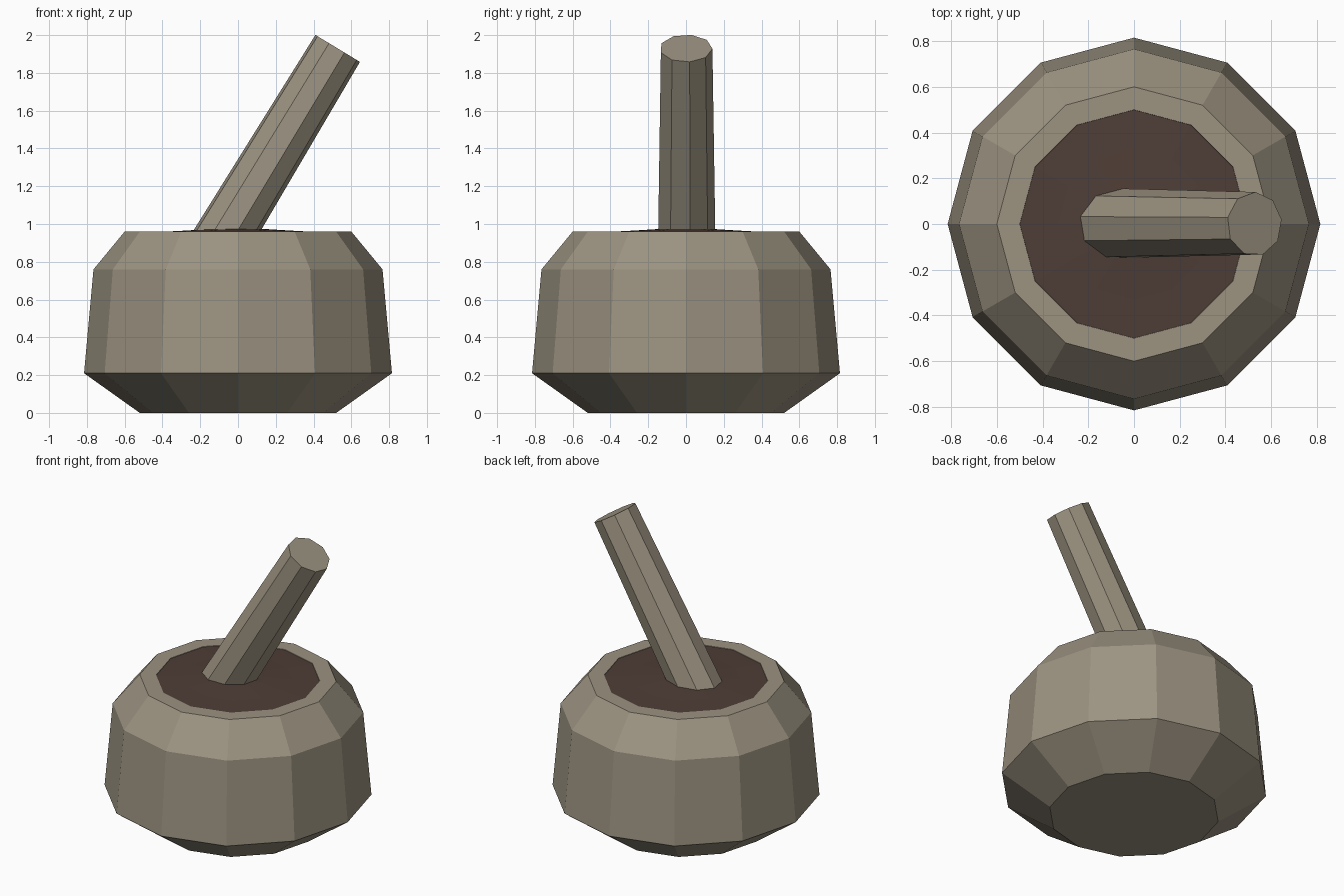
import bpy
import bmesh
from math import cos, sin, pi, radians
from mathutils import Matrix, Vector

cube = bpy.data.objects.get("Cube")
if cube:
    bpy.data.objects.remove(cube, do_unlink=True)


def make_material(name, rgb):
    mat = bpy.data.materials.new(name)
    mat.use_nodes = True
    mat.diffuse_color = (*rgb, 1)
    bsdf = mat.node_tree.nodes["Principled BSDF"]
    bsdf.inputs["Base Color"].default_value = (*rgb, 1)
    bsdf.inputs["Roughness"].default_value = 0.9
    return mat


def lathe(name, profile, sides, mat, turn=0.0, matrix=Matrix()):
    """Revolve (radius, height) points into a faceted solid; radius 0 is a pole."""
    bm = bmesh.new()
    rings = []
    for r, z in profile:
        count = sides if r > 0 else 1
        angles = [turn + 2 * pi * i / sides for i in range(count)]
        rings.append([bm.verts.new((r * cos(a), r * sin(a), z)) for a in angles])
    for low, high in zip(rings, rings[1:]):
        for i in range(sides):
            j = (i + 1) % sides
            if len(high) == 1:
                bm.faces.new((low[i], low[j], high[0]))
            else:
                bm.faces.new((low[i], low[j], high[j], high[i]))
    # Flat end caps
    bm.faces.new(rings[0])
    if len(rings[-1]) > 1:
        bm.faces.new(rings[-1])
    bmesh.ops.recalc_face_normals(bm, faces=bm.faces)
    mesh = bpy.data.meshes.new(name)
    bm.to_mesh(mesh)
    bm.free()
    mesh.materials.append(mat)
    obj = bpy.data.objects.new(name, mesh)
    obj.matrix_world = matrix
    bpy.context.collection.objects.link(obj)
    return obj


stone = make_material("warm grey stone", (0.332, 0.292, 0.220))
paste = make_material("dark brown paste", (0.077, 0.047, 0.037))

# Bowl: outer wall, rim, and the inside down to its floor
lathe("mortar_bowl",
      [(0.52, 0), (0.815, 0.21), (0.765, 0.76), (0.6, 0.96),
       (0.5, 0.96), (0.4, 0.6)], 12, stone)

# Ground contents: a shallow mound filling the bowl
lathe("ground_paste",
      [(0.4, 0.61), (0.5, 0.957), (0.33, 0.962), (0.15, 0.973), (0, 0.977)],
      12, paste)

# Pestle: tapered nine-sided stick leaning to the model's left
length = 1.5
tilt = Matrix.Rotation(radians(31.2), 4, "Y")
tip = Vector((0.527, 0, 1.93))
place = Matrix.Translation(tip) @ tilt
lathe("pestle", [(0.16, -length), (0.14, 0)], 9, stone, radians(8), place)
